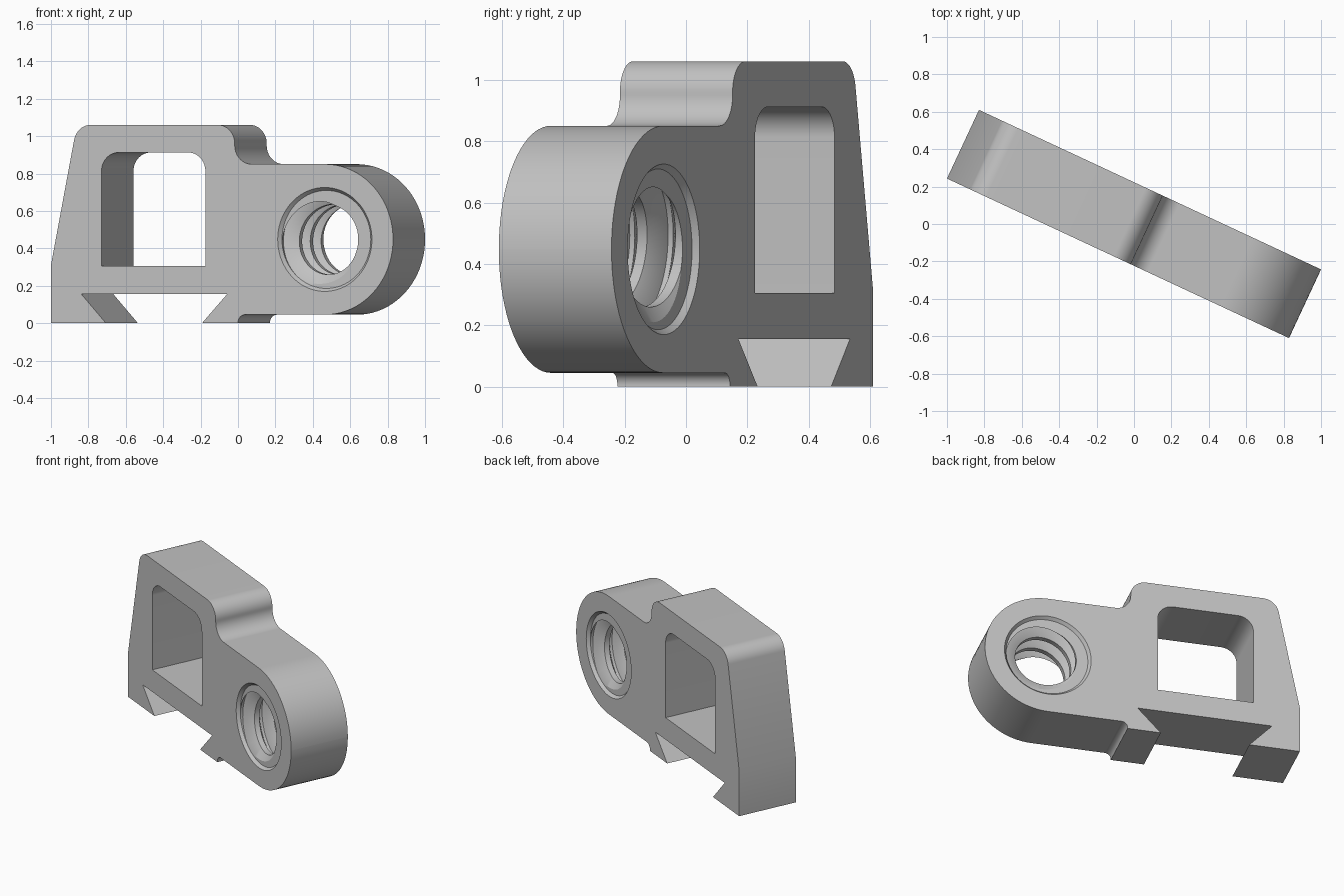
import bpy
import bmesh
from math import sin, cos, tan, pi, radians
from mathutils import Vector

if "Cube" in bpy.data.objects:
    bpy.data.objects.remove(bpy.data.objects["Cube"], do_unlink=True)

TURN = radians(-25)          # the plate stands diagonally
HALF = 0.2025                # half thickness
T = 2 * HALF
BORE_U, BORE_Z = 0.6065, 0.4475
MOUTH, ROOT, CREST, PITCH = 0.278, 0.262, 0.188, 0.138
CHAMFER = 0.02

GREY = (0.54, 0.54, 0.54, 1)
grey = bpy.data.materials.new("plain grey")
grey.use_nodes = True
grey.diffuse_color = GREY
grey.node_tree.nodes["Principled BSDF"].inputs["Base Color"].default_value = GREY


def make_object(name, bm):
    bmesh.ops.remove_doubles(bm, verts=bm.verts, dist=1e-5)
    bmesh.ops.recalc_face_normals(bm, faces=bm.faces)
    mesh = bpy.data.meshes.new(name)
    bm.to_mesh(mesh)
    bm.free()
    mesh.materials.append(grey)
    obj = bpy.data.objects.new(name, mesh)
    bpy.context.collection.objects.link(obj)
    return obj


def rounded(corners, steps=20):
    """Outline from (u, z, radius) corners, with each corner filleted."""
    out = []
    for i, (u, z, r) in enumerate(corners):
        p = Vector((u, z))
        if r == 0:
            out.append(p)
            continue
        a = (Vector(corners[i - 1][:2]) - p).normalized()
        b = (Vector(corners[(i + 1) % len(corners)][:2]) - p).normalized()
        half = a.angle(b) / 2
        inward = (a + b).normalized()
        centre = p + inward * (r / sin(half))
        # Sweep from the first tangent point to the second
        side = (a - b).normalized()
        sweep = pi / 2 - half
        for k in range(steps + 1):
            ang = sweep * (1 - 2 * k / steps)
            out.append(centre + (side * sin(ang) - inward * cos(ang)) * r)
    return out


def prism(name, outline, half):
    bm = bmesh.new()
    face = bm.faces.new([bm.verts.new((p.x, -half, p.y)) for p in outline])
    new = bmesh.ops.extrude_face_region(bm, geom=[face])["geom"]
    moved = [g for g in new if isinstance(g, bmesh.types.BMVert)]
    bmesh.ops.translate(bm, verts=moved, vec=(0, 2 * half, 0))
    if len(bm.faces) == len(outline) + 1:
        bm.faces.new([v for v in face.verts])
    return make_object(name, bm)


def bridge(bm, rings):
    """Skin rings of vertices with quads and cap both ends."""
    n = len(rings[0])
    for a, b in zip(rings, rings[1:]):
        for k in range(n):
            j = (k + 1) % n
            bm.faces.new((a[k], a[j], b[j], b[k]))
    bm.faces.new(rings[0])
    bm.faces.new(rings[-1])


def bore_point(bm, r, angle, depth):
    return bm.verts.new((BORE_U + r * cos(angle), depth - HALF, BORE_Z + r * sin(angle)))


def cut(target, cutter):
    cutter.hide_render = True
    bpy.context.view_layer.objects.active = target
    mod = target.modifiers.new("cut", "BOOLEAN")
    mod.operation, mod.solver, mod.object = "DIFFERENCE", "EXACT", cutter
    bpy.ops.object.modifier_apply(modifier=mod.name)
    bpy.data.objects.remove(cutter, do_unlink=True)


# Plate outline: dovetail foot, sloped end, step down to the round lug
body = prism("bracket_body", rounded([
    (-1.009, 0, 0), (-0.685, 0, 0), (-0.83, 0.155, 0), (0.03, 0.155, 0), (-0.118, 0, 0),
    (0.095, 0, 0), (0.095, 0.045, 0.04),
    (1.009, 0.045, 0.402), (1.009, 0.85, 0.402),
    (0.075, 0.85, 0.1), (0.075, 1.06, 0.1), (-0.856, 1.06, 0.1), (-1.009, 0.31, 0)]), HALF)

# Window with rounded upper corners
cut(body, prism("window_cutter", rounded([
    (-0.711, 0.305, 0), (-0.098, 0.305, 0), (-0.098, 0.912, 0.1), (-0.711, 0.912, 0.1)]), 0.4))

# Bore with a small chamfer at each face
bm = bmesh.new()
bridge(bm, [[bore_point(bm, r, 2 * pi * k / 72, d) for k in range(72)]
            for d, r in ((-0.05, MOUTH), (0, MOUTH), (CHAMFER, ROOT),
                         (T - CHAMFER, ROOT), (T, MOUTH), (T + 0.05, MOUTH))])
cut(body, make_object("bore_cutter", bm))

# Helical thread inside the bore, trimmed flat behind each chamfer
bm = bmesh.new()
SECTION = ((ROOT + 0.006, -0.06), (ROOT, -0.06), (CREST, -0.018),
           (CREST, 0.018), (ROOT, 0.06), (ROOT + 0.006, 0.06))
PER_TURN, TURNS, LEAD = 64, 2.5, 0.65
rings = []
for i in range(int((TURNS + 2 * LEAD) * PER_TURN) + 1):
    t = i / PER_TURN - LEAD
    mid = T / 2 + (t - TURNS / 2) * PITCH
    rings.append([bore_point(bm, r, -2 * pi * t, mid + d) for r, d in SECTION])
bridge(bm, rings)
for side in (-1, 1):
    bmesh.ops.bisect_plane(bm, geom=bm.verts[:] + bm.edges[:] + bm.faces[:],
                           plane_co=(0, side * (HALF - CHAMFER), 0),
                           plane_no=(0, side, 0), clear_outer=True)
    bmesh.ops.holes_fill(bm, edges=[e for e in bm.edges if e.is_boundary], sides=0)
thread = make_object("bore_thread", bm)

# Turn the parts and keep edges crisp
for obj in (body, thread):
    obj.rotation_euler.z = TURN
    bpy.ops.object.select_all(action="DESELECT")
    obj.select_set(True)
    bpy.context.view_layer.objects.active = obj
    bpy.ops.object.shade_smooth_by_angle(angle=radians(30))
